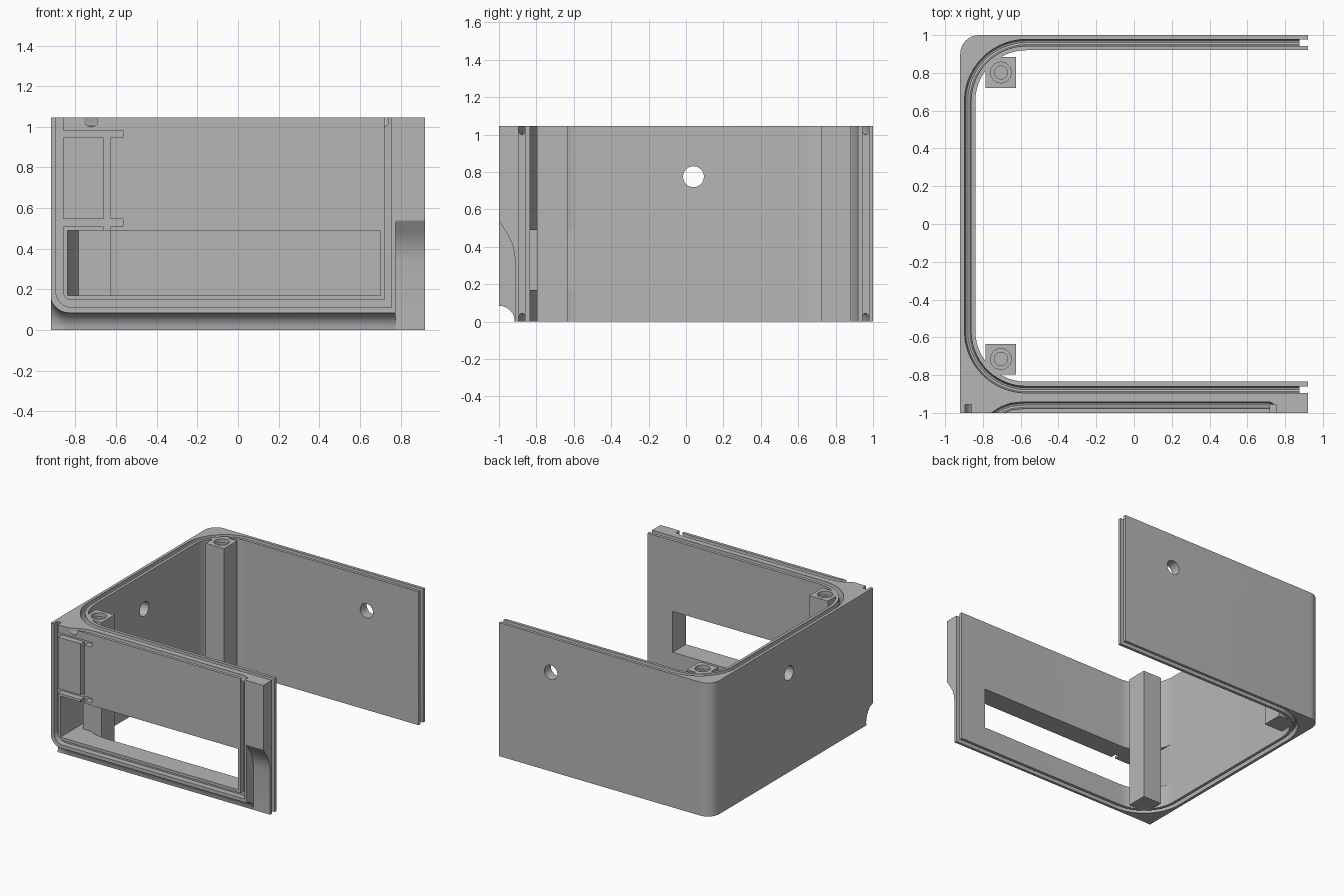
import bpy, bmesh
from math import sin, cos, pi, radians
from mathutils import Vector

cube = bpy.data.objects.get("Cube")
if cube:
    bpy.data.objects.remove(cube)

H = 1.045          # wall height
X, Y = 0.92, 1.0   # half sizes
GROOVE = 0.0175    # half width of the sealing grooves

grey = bpy.data.materials.new("grey plastic")
grey.use_nodes = True
colour = (0.47, 0.47, 0.47, 1)
grey.diffuse_color = colour
grey.node_tree.nodes["Principled BSDF"].inputs["Base Color"].default_value = colour


def arc(cx, cy, r, start, end, n=14):
    """Points on an arc, angles in degrees."""
    angles = [radians(start + (end - start) * i / n) for i in range(n + 1)]
    return [(cx + r * cos(a), cy + r * sin(a)) for a in angles]


def make(name, bm):
    bmesh.ops.recalc_face_normals(bm, faces=bm.faces)
    mesh = bpy.data.meshes.new(name)
    bm.to_mesh(mesh)
    bm.free()
    mesh.materials.append(grey)
    obj = bpy.data.objects.new(name, mesh)
    bpy.context.collection.objects.link(obj)
    return obj


def loft(name, rings):
    """Solid through a list of equal rings of points."""
    bm = bmesh.new()
    rows = [[bm.verts.new(p) for p in ring] for ring in rings]
    n = len(rows[0])
    for a, b in zip(rows, rows[1:]):
        for i in range(n):
            j = (i + 1) % n
            bm.faces.new((a[i], a[j], b[j], b[i]))
    bm.faces.new(rows[0])
    bm.faces.new(rows[-1])
    return make(name, bm)


def box(name, x0, x1, y0, y1, z0, z1):
    ring = [(x0, y0), (x1, y0), (x1, y1), (x0, y1)]
    return loft(name, [[(x, y, z) for x, y in ring] for z in (z0, z1)])


def rod(name, place, cu, cv, r, d0, d1):
    ring = arc(cu, cv, r, 0, 345, 23)
    return loft(name, [[place(u, v, d) for u, v in ring] for d in (d0, d1)])


def sweep(name, path, section, place):
    """Sweep a section (offset, depth) along a flat path with mitred corners."""
    pts = [Vector(p) for p in path]
    rings = []
    for i, p in enumerate(pts):
        before = (p - pts[i - 1]).normalized() if i else None
        after = (pts[i + 1] - p).normalized() if i < len(pts) - 1 else None
        before, after = before or after, after or before
        n0 = Vector((-before.y, before.x))
        n1 = Vector((-after.y, after.x))
        miter = (n0 + n1) / (1 + n0.dot(n1))
        rings.append([place(*(p + miter * o), d) for o, d in section])
    return loft(name, rings)


def combine(target, tool, operation="DIFFERENCE"):
    mod = target.modifiers.new("join", "BOOLEAN")
    mod.operation, mod.solver, mod.object = operation, "EXACT", tool
    bpy.context.view_layer.update()
    graph = bpy.context.evaluated_depsgraph_get()
    mesh = bpy.data.meshes.new_from_object(target.evaluated_get(graph))
    target.modifiers.clear()
    target.data = mesh
    bpy.data.objects.remove(tool)


# Surface placements: two coordinates along the surface, then depth inward
def on_top(u, v, d):
    return (u, v, H - d)


def on_bottom(u, v, d):
    return (u, v, d)


def on_front(u, v, d):
    return (u, -Y + d, v)


def on_back(u, v, d):
    return (u, Y - d, v)


def on_end(u, v, d):
    return (X - d, u, v)


def on_side(u, v, d):
    return (-X + d, u, v)


w = GROOVE
round_slot = [(-w, -.02), (-w, .027), (-w * .6, .041), (0, .045),
              (w * .6, .041), (w, .027), (w, -.02)]
square_slot = [(-w, -.02), (-w, .045), (w, .045), (w, -.02)]

# Three sided wall with rounded inner corners
outline = [(X, -Y), (X, -.835)]
outline += arc(-.57, -.565, .27, 270, 180)
outline += arc(-.57, .65, .27, 180, 90)
outline += [(X, .92), (X, Y)]
outline += arc(-X + .1, Y - .1, .1, 90, 180)
outline += [(-X, -Y)]
shell = loft("enclosure_shell", [[(x, y, z) for x, y in outline] for z in (0, H)])

# Window in the front wall
combine(shell, box("window", -.838, .70, -1.1, -.6, .17, .49))

# Screw posts in the corners, with stepped holes
for y in (-.715, .802):
    combine(shell, box("post", -.785, -.625, y - .081, y + .081, 0, H), "UNION")
    combine(shell, rod("bore", on_top, -.705, y, .055, -.02, .03))
    combine(shell, rod("pilot", on_top, -.705, y, .035, 0, .2))

# Cable holes in the back and side walls
combine(shell, rod("back_hole", on_back, .47, .775, .056, -.05, .15))
combine(shell, rod("side_hole", on_side, .04, .775, .056, -.05, .15))

# Cove under the front edge, turning up at the corner
cove_path = [(.775, 0)] + arc(-.83, .18, .18, 270, 180, 10)
cove = arc(0, 0, .085, 0, 345, 23)
combine(shell, sweep("cove", cove_path, cove, on_front))

# Scooped relief at the right end of the front
scoop = [(-1.1, -.1), (-.915, -.1), (-.915, .34), (-.922, .39), (-.935, .43),
         (-.955, .47), (-.975, .5), (-1, .54), (-1.1, .54)]
combine(shell, loft("scoop", [[(x, y, z) for y, z in scoop] for x in (.775, 1)]))

# Sealing grooves along the top and bottom rims and down both ends
rim = [(X + .05, -.877)] + arc(-.57, -.567, .31, 270, 180)
rim += arc(-.57, .65, .31, 180, 90) + [(X + .05, .96)]
for place in (on_top, on_bottom):
    combine(shell, sweep("rim_groove", rim, round_slot, place))
for y in (-.877, .96):
    combine(shell, sweep("end_groove", [(y, -.05), (y, H + .05)], square_slot, on_end))

# Groove framing the front, and its return along the top edge
frame = [(-.878, H + .05)] + arc(-.818, .19, .06, 180, 270, 8)
frame += [(.738, .13), (.738, H + .05)]
combine(shell, sweep("frame_groove", frame, square_slot, on_front))
top_return = [(-.77, -1.03), (-.70, -.985), (-.65, -.966), (-.58, -.959)]
top_return += arc(.708, -.989, .03, 90, 0, 6) + [(.738, -1.03)]
combine(shell, sweep("top_groove", top_return, round_slot, on_front and on_top))

# Latch channels at the left of the front
for z in (.965, .528):
    combine(shell, sweep("latch_groove", [(-.878, z), (-.565, z)], square_slot, on_front))
combine(shell, sweep("latch_slot", [(-.645, .965), (-.645, .47)], square_slot, on_front))

# Smooth curves, keep edges crisp
bpy.ops.object.select_all(action="DESELECT")
shell.select_set(True)
bpy.context.view_layer.objects.active = shell
bpy.ops.object.shade_smooth_by_angle(angle=radians(30))
